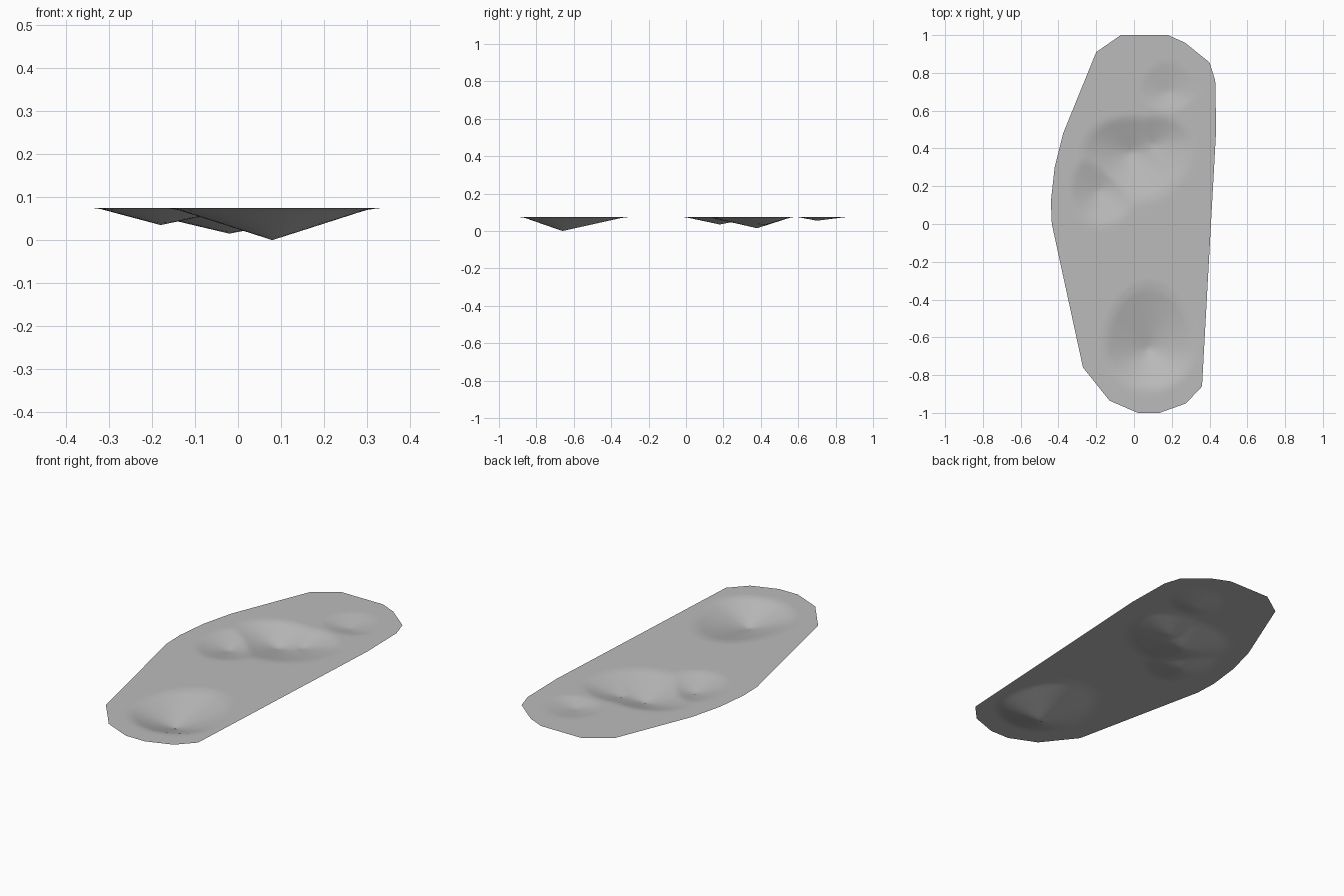
import bpy
import bmesh
import math
from mathutils import Vector

cube = bpy.data.objects.get("Cube")
if cube:
    bpy.data.objects.remove(cube, do_unlink=True)

TOP = 0.075    # height of the flat sheet
STEP = 0.02    # grid spacing

# Outline of the sheet, clockwise from above
OUTLINE = [(-0.07, 1), (0.18, 1), (0.27, 0.96), (0.4, 0.855), (0.43, 0.76),
           (0.435, 0.5), (0.36, -0.86), (0.275, -0.95), (0.135, -1), (0.02, -1),
           (-0.13, -0.935), (-0.27, -0.76), (-0.435, 0), (-0.44, 0.12),
           (-0.42, 0.3), (-0.375, 0.48), (-0.2, 0.91)]

# Dents: deepest point x, y, depth, then reach to +x, -x, +y, -y
DENTS = [
    (0.08, -0.66, 0.075, 0.25, 0.25, 0.36, 0.23),    # heel
    (-0.02, 0.38, 0.06, 0.33, 0.27, 0.2, 0.28),      # ball
    (0.1, 0.42, 0.043, 0.22, 0.2, 0.16, 0.28),       # inner ball
    (-0.18, 0.18, 0.04, 0.2, 0.16, 0.22, 0.2),       # outer ball
    (0.18, 0.7, 0.02, 0.15, 0.15, 0.17, 0.11),       # big toe
]
# Wall slope of a dent, from deepest point to rim
WALL = [(0, 1), (0.6, 0.36), (0.87, 0.07), (1, 0)]


def wall(t):
    for (t0, h0), (t1, h1) in zip(WALL, WALL[1:]):
        if t <= t1:
            return h0 + (h1 - h0) * (t - t0) / (t1 - t0)
    return 0


def depth(x, y):
    deepest = 0
    for cx, cy, d, right, left, back, front in DENTS:
        dx, dy = x - cx, y - cy
        t = math.hypot(dx / (right if dx > 0 else left),
                       dy / (back if dy > 0 else front))
        deepest = max(deepest, d * wall(t))
    return deepest


# Fine grid trimmed to the outline
bm = bmesh.new()
nx, ny = 46, 102
bmesh.ops.create_grid(bm, x_segments=nx, y_segments=ny, size=1)
for v in bm.verts:
    v.co.x *= nx * STEP / 2
    v.co.y *= ny * STEP / 2
for a, b in zip(OUTLINE, OUTLINE[1:] + OUTLINE[:1]):
    outward = Vector((a[1] - b[1], b[0] - a[0], 0))
    bmesh.ops.bisect_plane(bm, geom=bm.verts[:] + bm.edges[:] + bm.faces[:],
                           plane_co=(a[0], a[1], 0), plane_no=outward,
                           clear_outer=True)

# Press the dents into the sheet
for v in bm.verts:
    v.co.z = TOP - depth(v.co.x, v.co.y)
bmesh.ops.triangulate(bm, faces=bm.faces[:])

mesh = bpy.data.meshes.new("footprint_sheet")
bm.to_mesh(mesh)
bm.free()
mesh.shade_smooth()
sheet = bpy.data.objects.new("footprint_sheet", mesh)
bpy.context.collection.objects.link(sheet)

# Plain grey
grey = bpy.data.materials.new("grey")
grey.use_nodes = True
colour = (0.5, 0.5, 0.5, 1)
grey.diffuse_color = colour
grey.node_tree.nodes["Principled BSDF"].inputs["Base Color"].default_value = colour
mesh.materials.append(grey)
